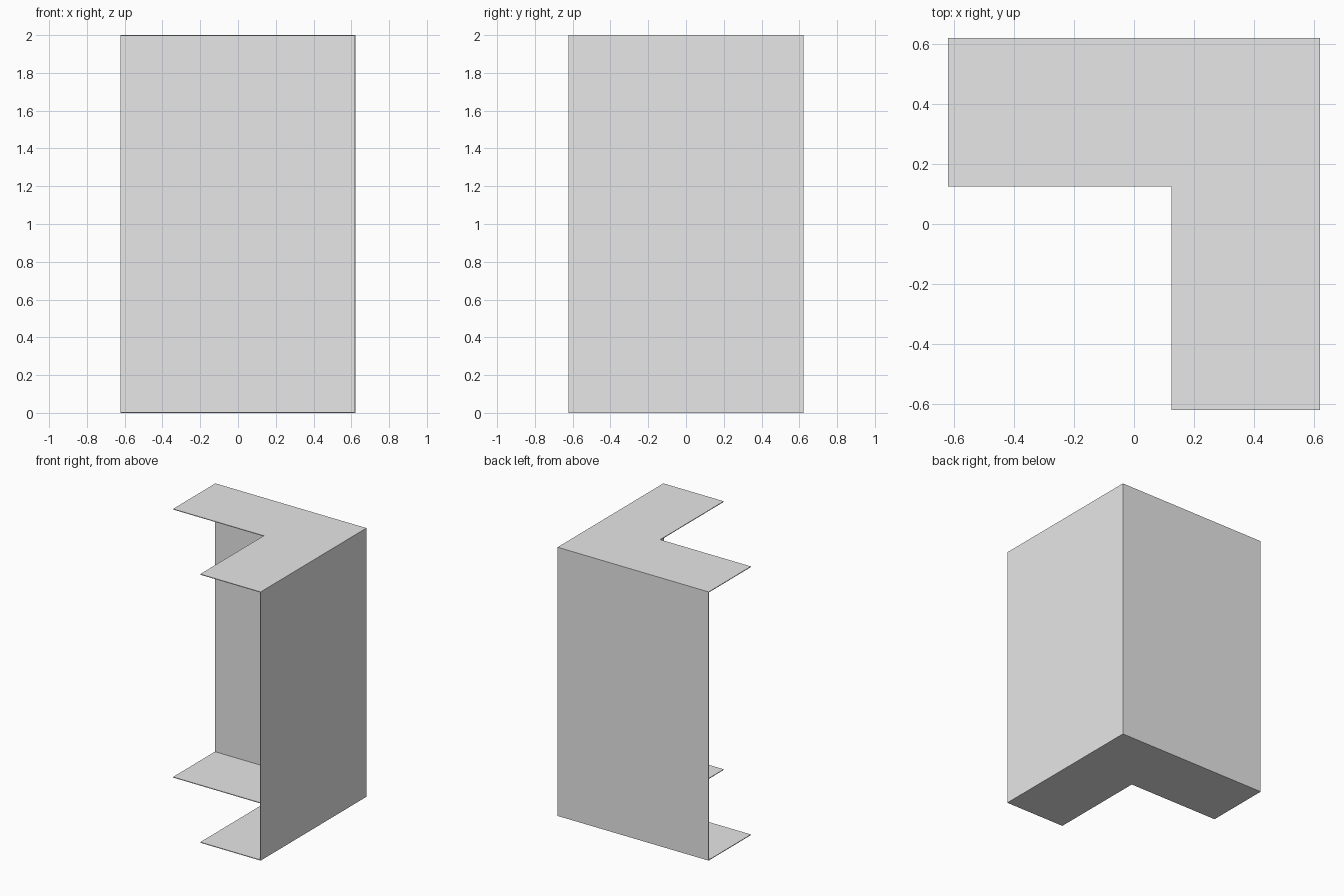
import bpy, bmesh

cube = bpy.data.objects.get("Cube")
if cube:
    bpy.data.objects.remove(cube, do_unlink=True)

HALF = 0.622    # half width of the corner
INNER = 0.125   # inner edge of the L-shaped plates
HEIGHT = 2.0
THICK = 0.005   # sheet thickness

grey = bpy.data.materials.new("light_grey")
grey.use_nodes = True
colour = (0.8, 0.8, 0.8, 1)
grey.diffuse_color = colour
grey.node_tree.nodes["Principled BSDF"].inputs["Base Color"].default_value = colour


def prism(name, outline, bottom, top):
    """Extrude a flat outline upward into a closed sheet."""
    bm = bmesh.new()
    face = bm.faces.new([bm.verts.new((x, y, bottom)) for x, y in outline])
    result = bmesh.ops.extrude_face_region(bm, geom=[face])
    raised = [v for v in result["geom"] if isinstance(v, bmesh.types.BMVert)]
    bmesh.ops.translate(bm, verts=raised, vec=(0, 0, top - bottom))
    bmesh.ops.recalc_face_normals(bm, faces=bm.faces)
    mesh = bpy.data.meshes.new(name)
    bm.to_mesh(mesh)
    bm.free()
    mesh.materials.append(grey)
    obj = bpy.data.objects.new(name, mesh)
    bpy.context.collection.objects.link(obj)
    return obj


def rectangle(x0, y0, x1, y1):
    return [(x0, y0), (x1, y0), (x1, y1), (x0, y1)]


# L-shaped plates closing the bottom and the top
l_shape = [(-HALF, HALF), (-HALF, INNER), (INNER, INNER),
           (INNER, -HALF), (HALF, -HALF), (HALF, HALF)]
prism("bottom_plate", l_shape, 0, THICK)
prism("top_plate", l_shape, HEIGHT - THICK, HEIGHT)

# Two upright walls meeting at the rear corner, between the plates
prism("back_wall", rectangle(-HALF, HALF - THICK, HALF, HALF), THICK, HEIGHT - THICK)
prism("left_wall", rectangle(HALF - THICK, -HALF, HALF, HALF - THICK), THICK, HEIGHT - THICK)
